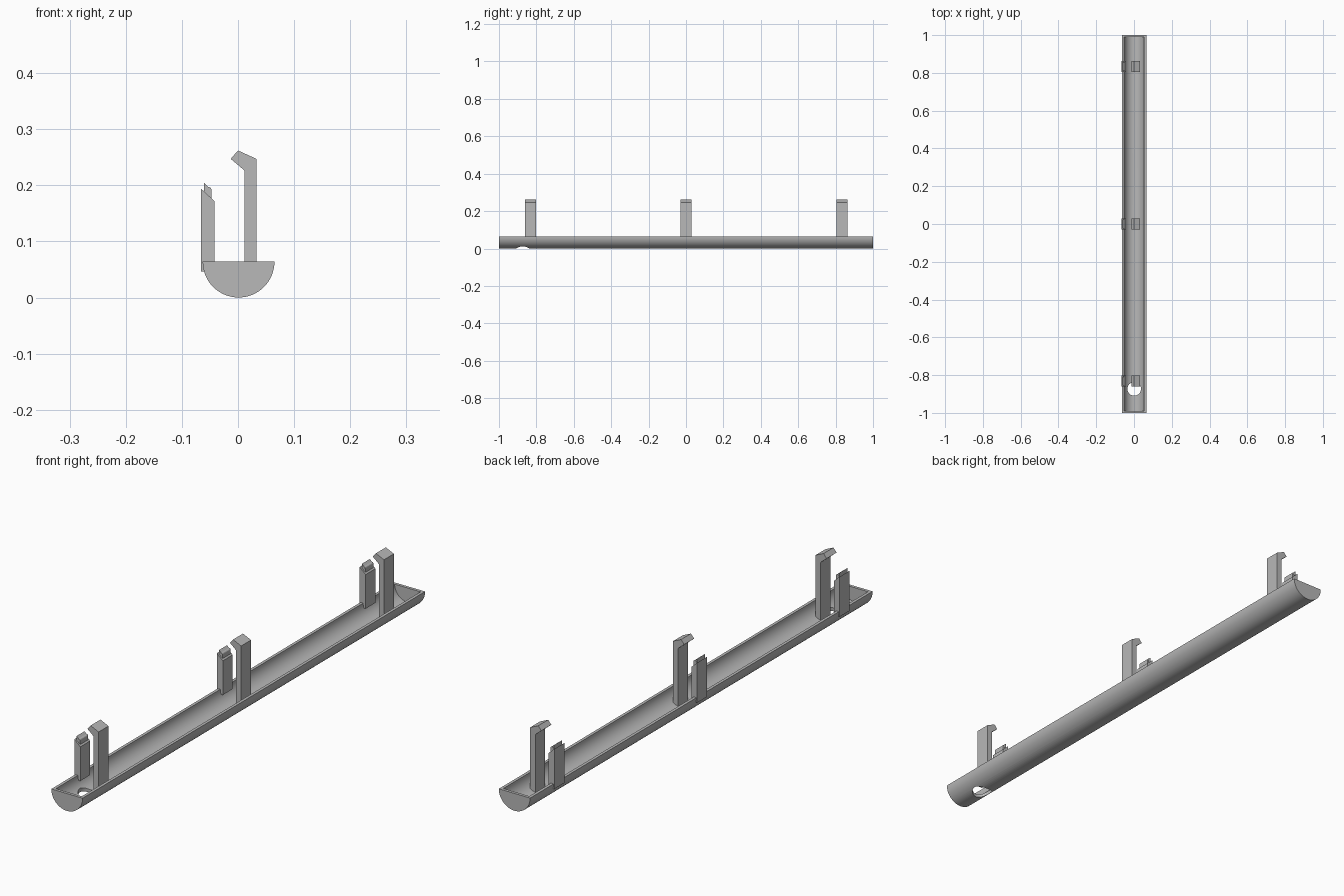
import bpy, bmesh
from math import pi, cos, sin

cube = bpy.data.objects.get("Cube")
if cube:
    bpy.data.objects.remove(cube, do_unlink=True)

grey = bpy.data.materials.new("plain grey")
grey.use_nodes = True
grey.diffuse_color = (0.48, 0.48, 0.48, 1)
grey.node_tree.nodes["Principled BSDF"].inputs["Base Color"].default_value = grey.diffuse_color

RADIUS, WALL, CENTRE = 0.064, 0.011, 0.001
POST_WIDTH = 0.058


def prism(name, profile, y, width):
    """Extrude an x-z profile along y, centred on y."""
    bm = bmesh.new()
    face = bm.faces.new([bm.verts.new((px, y - width / 2, pz)) for px, pz in profile])
    new = bmesh.ops.extrude_face_region(bm, geom=[face])["geom"]
    verts = [v for v in new if isinstance(v, bmesh.types.BMVert)]
    bmesh.ops.translate(bm, verts=verts, vec=(0, width, 0))
    bmesh.ops.recalc_face_normals(bm, faces=bm.faces)
    mesh = bpy.data.meshes.new(name)
    bm.to_mesh(mesh)
    bm.free()
    mesh.materials.append(grey)
    obj = bpy.data.objects.new(name, mesh)
    bpy.context.collection.objects.link(obj)
    return obj


def arc(radius, steps=32):
    return [(CENTRE + radius * cos(pi + pi * i / steps),
             RADIUS + radius * sin(pi + pi * i / steps)) for i in range(steps + 1)]


def cut(target, cutter):
    mod = target.modifiers.new("cut", "BOOLEAN")
    mod.operation, mod.solver, mod.object = "DIFFERENCE", "EXACT", cutter
    bpy.context.view_layer.objects.active = target
    bpy.ops.object.modifier_apply(modifier=mod.name)
    bpy.data.objects.remove(cutter, do_unlink=True)


# Half-round trough with closed ends
trough = prism("trough", arc(RADIUS), 0, 2)
inner = arc(RADIUS - WALL)
inner = [(inner[0][0], 0.1)] + inner + [(inner[-1][0], 0.1)]
cut(trough, prism("hollow_cutter", inner, 0, 2 - 2 * WALL))

# Round drain hole through the floor near the front
bpy.ops.mesh.primitive_cylinder_add(vertices=48, radius=0.036, depth=0.1,
                                    location=(CENTRE, -0.873, 0))
hole = bpy.context.object
hole.data.materials.append(grey)
cut(trough, hole)
bpy.ops.object.select_all(action="DESELECT")
trough.select_set(True)
bpy.context.view_layer.objects.active = trough
bpy.ops.object.shade_smooth_by_angle(angle=pi / 6)

# Three pairs of posts: tall hooked one and short one with a latch
HOOK = [(0.012, 0.012), (0.033, 0.012), (0.033, 0.247), (0, 0.262),
        (-0.013, 0.247), (0.012, 0.226)]
SHORT = [(-0.066, 0.046), (-0.042, 0.046), (-0.042, 0.172), (-0.066, 0.194)]
LATCH = [(-0.061, 0.18), (-0.047, 0.17), (-0.047, 0.191), (-0.061, 0.205)]
BEAD = [(-0.053 + 0.006 * cos(pi * i / 8), 0.191 + 0.006 * sin(pi * i / 8))
        for i in range(16)]
for place, y in (("front", -0.832), ("middle", 0), ("back", 0.834)):
    prism(place + "_hooked_post", HOOK, y, POST_WIDTH)
    prism(place + "_short_post", SHORT, y, POST_WIDTH)
    prism(place + "_latch", LATCH, y, 0.046)
    prism(place + "_latch_bead", BEAD, y, 0.048)
